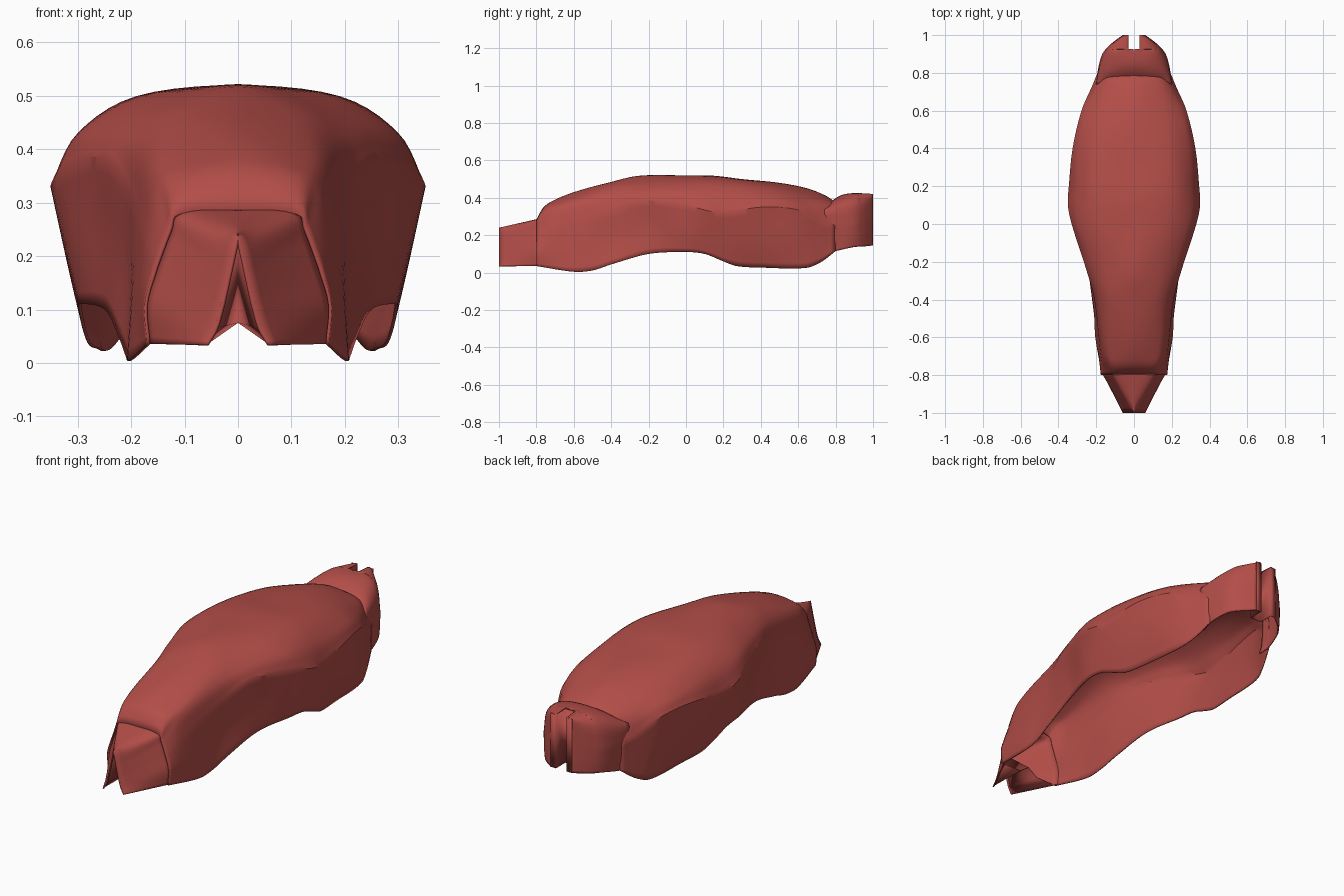
import bpy
from mathutils import Vector

if "Cube" in bpy.data.objects:
    bpy.data.objects.remove(bpy.data.objects["Cube"], do_unlink=True)

red = bpy.data.materials.new("brick red")
red.use_nodes = True
red.diffuse_color = (0.45, 0.075, 0.065, 1)
red.node_tree.nodes["Principled BSDF"].inputs["Base Color"].default_value = red.diffuse_color


def spline(keys, t):
    """Smooth curve through keys of the form (parameter, value, value)."""
    t = min(max(t, keys[0][0]), keys[-1][0])
    last = len(keys) - 1
    k = 0
    while k < last - 1 and t > keys[k + 1][0]:
        k += 1
    point = [Vector(key[1:]) for key in keys]

    def slope(i):
        a, b = max(i - 1, 0), min(i + 1, last)
        return (point[b] - point[a]) / (keys[b][0] - keys[a][0])

    h = keys[k + 1][0] - keys[k][0]
    s = (t - keys[k][0]) / h
    blend = s * s * (3 - 2 * s)
    return (point[k] * (1 - blend) + point[k + 1] * blend
            + slope(k) * h * s * (1 - s) ** 2 - slope(k + 1) * h * s * s * (1 - s))


def section(points, steps=5):
    """Half cross-section from the ridge to the lower lip, with a break at the waist."""
    mirrored = (-1, -points[1].x, points[1].y)
    keys = [(i, p.x, p.y) for i, p in enumerate(points)]
    upper, lower = [mirrored] + keys[:4], keys[3:]
    count = (len(points) - 1) * steps
    return [spline(upper if j <= 3 * steps else lower, j / steps) for j in range(count + 1)]


def sheet(name, rows, thickness=0.006):
    """Grid of points made into a mirrored thin shell."""
    width = len(rows[0])
    verts = [p for row in rows for p in row]
    faces = [(i * width + j, i * width + j + 1, (i + 1) * width + j + 1, (i + 1) * width + j)
             for i in range(len(rows) - 1) for j in range(width - 1)]
    mesh = bpy.data.meshes.new(name)
    mesh.from_pydata(verts, [], faces)
    mesh.materials.append(red)
    obj = bpy.data.objects.new(name, mesh)
    bpy.context.collection.objects.link(obj)
    bpy.ops.object.select_all(action="DESELECT")
    obj.select_set(True)
    bpy.context.view_layer.objects.active = obj
    mirror = obj.modifiers.new("mirror", "MIRROR")
    mirror.merge_threshold = 0.0005
    solid = obj.modifiers.new("thickness", "SOLIDIFY")
    solid.thickness = thickness
    solid.offset = -1
    bpy.ops.object.shade_smooth_by_angle(angle=0.6)
    return obj


def loft(name, rails, stations, slot_start=9, slot=0.03):
    rows = []
    for y in stations:
        points = [spline(rail, y) for rail in rails]
        if y > slot_start:
            points[0].x = slot
        rows.append([(p.x, y, p.y) for p in section(points)])
    return sheet(name, rows)


def span(start, end, count):
    return [start + (end - start) * i / count for i in range(count + 1)]


# Main shell: each rail is (y, x, z), running from front to back
ridge = [(-.8, 0, .28), (-.77, 0, .34), (-.72, 0, .38), (-.6, 0, .43), (-.4, 0, .485),
         (-.25, 0, .518), (0, 0, .52), (.15, 0, .518), (.3, 0, .5), (.5, 0, .48),
         (.65, 0, .45), (.75, 0, .41), (.8, 0, .375)]
top_crease = [(-.8, .11, .28), (-.77, .112, .325), (-.72, .115, .36), (-.4, .12, .465),
              (-.2, .14, .49), (0, .18, .5), (.2, .195, .493), (.5, .17, .455),
              (.75, .13, .385), (.8, .12, .36)]
shoulder = [(-.8, .13, .245), (-.7, .155, .33), (-.4, .187, .41), (-.2, .23, .44),
            (0, .29, .437), (.2, .3, .42), (.5, .27, .4), (.7, .205, .355), (.8, .16, .32)]
waist = [(-.8, .155, .18), (-.7, .175, .24), (-.4, .21, .33), (-.25, .25, .385),
         (0, .33, .362), (.1, .35, .335), (.2, .345, .32), (.4, .325, .35),
         (.6, .278, .335), (.73, .222, .265), (.8, .193, .25)]
flank = [(-.8, .175, .11), (-.6, .196, .13), (-.4, .208, .17), (-.2, .25, .24),
         (0, .315, .22), (.2, .318, .18), (.4, .3, .17), (.6, .268, .17), (.8, .19, .18)]
lip = [(-.8, .17, .035), (-.6, .205, .005), (-.5, .21, .012), (-.4, .222, .045),
       (-.2, .25, .1), (0, .295, .11), (.1, .298, .1), (.2, .29, .06), (.27, .28, .035),
       (.4, .265, .027), (.64, .245, .025), (.72, .22, .055), (.8, .19, .115)]
loft("main_shell", [ridge, top_crease, shoulder, waist, flank, lip],
     span(-.8, -.7, 6) + span(-.68, .8, 60))

# Nose tapering to a narrow upright edge
nose = [
    [(-1, 0, .24), (-.78, 0, .29)],
    [(-1, .006, .215), (-.78, .112, .286)],
    [(-1, .018, .16), (-.78, .134, .24)],
    [(-1, .029, .11), (-.78, .155, .18)],
    [(-1, .042, .065), (-.78, .176, .11)],
    [(-1, .06, .035), (-.78, .171, .035)],
]
loft("nose", nose, span(-1, -.78, 8))

# Groove under the nose
groove_front = [(.06, .035), (.042, .065), (0, .235)]
groove_back = [(.15, .037), (.05, .04), (0, .075)]
sheet("nose_groove", [[(x, y, z) for x, z in edge]
                      for y, edge in ((-.995, groove_front), (-.8, groove_back))], .003)

# Rear collar, rising out of the shell and split by a slot
collar = [
    [(.74, 0, .345), (.8, 0, .398), (.85, 0, .42), (.92, 0, .425), (1, 0, .42)],
    [(.74, .12, .34), (.8, .12, .387), (.9, .1, .415), (.95, .08, .416), (1, .042, .42)],
    [(.74, .194, .335), (.8, .183, .345), (.9, .152, .365), (.95, .115, .375), (1, .055, .4)],
    [(.74, .2, .26), (.8, .194, .255), (.9, .168, .26), (.95, .126, .27), (1, .06, .28)],
    [(.74, .195, .16), (.8, .191, .17), (.9, .166, .19), (.95, .126, .2), (1, .06, .21)],
    [(.74, .18, .1), (.8, .188, .115), (.9, .161, .137), (.95, .122, .14), (1, .06, .145)],
]
loft("rear_collar", collar, span(.74, .925, 10) + span(.926, 1, 8), slot_start=.9255)

# Walls lining the slot and closing the rear edges
path = [(.06, 1), (.03, 1), (.03, .925), (0, .925)]
sheet("slot_walls", [[(x, y, .418), (x, y, .145)] for x, y in path], .004)
